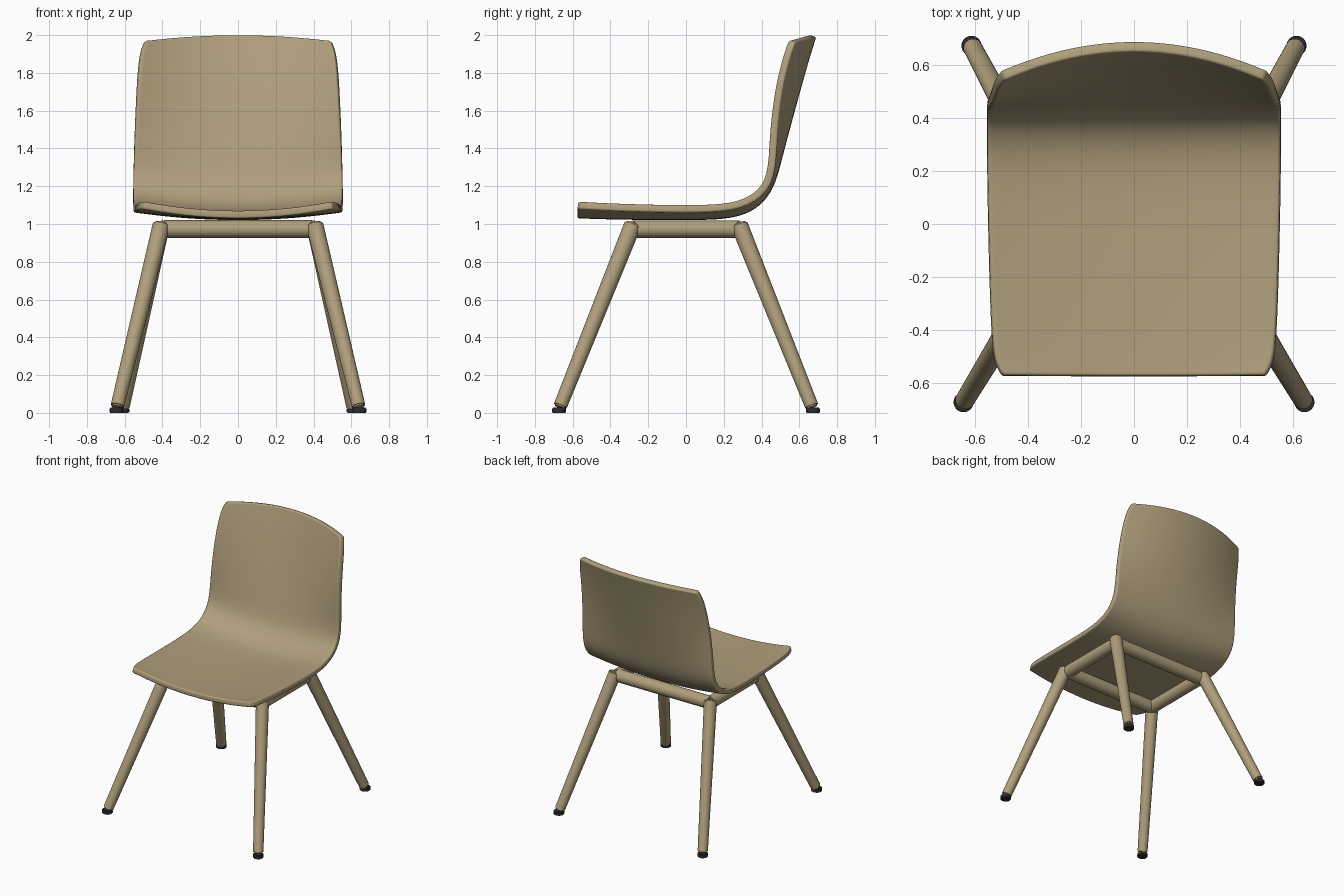
import bpy, bmesh, math
from mathutils import Vector

if "Cube" in bpy.data.objects:
    bpy.data.objects.remove(bpy.data.objects["Cube"])


def material(name, rgb):
    m = bpy.data.materials.new(name)
    m.diffuse_color = (*rgb, 1)
    m.use_nodes = True
    m.node_tree.nodes["Principled BSDF"].inputs["Base Color"].default_value = m.diffuse_color
    return m


TAN = material("tan", (0.43, 0.345, 0.20))
BLACK = material("dark rubber", (0.025, 0.025, 0.028))


def make_object(name, bm, mat):
    mesh = bpy.data.meshes.new(name)
    bm.to_mesh(mesh)
    bm.free()
    mesh.materials.append(mat)
    ob = bpy.data.objects.new(name, mesh)
    bpy.context.collection.objects.link(ob)
    return ob


def rod(name, a, b, r1, r2, mat, bevel=0.008):
    """Tapered round bar from a to b with softened ends."""
    a, b = Vector(a), Vector(b)
    bm = bmesh.new()
    bmesh.ops.create_cone(bm, cap_ends=True, segments=24, radius1=r1,
                          radius2=r2, depth=(b - a).length)
    rims = [e for e in bm.edges if any(len(f.verts) > 4 for f in e.link_faces)]
    bmesh.ops.bevel(bm, geom=rims, offset=bevel, segments=2, affect='EDGES')
    ob = make_object(name, bm, mat)
    ob.location = (a + b) / 2
    ob.rotation_mode = 'QUATERNION'
    ob.rotation_quaternion = (b - a).to_track_quat('Z', 'Y')
    bpy.ops.object.select_all(action='DESELECT')
    ob.select_set(True)
    bpy.context.view_layer.objects.active = ob
    bpy.ops.object.shade_smooth_by_angle(angle=math.radians(40))
    return ob


# Seat shell: underside profile at the centre (y, z), at the side (y, z), half width
SHELL = [
    (-0.575, 1.030, -0.575, 1.080, 0.500),
    (-0.530, 1.028, -0.530, 1.078, 0.527),
    (-0.450, 1.025, -0.450, 1.073, 0.538),
    (-0.250, 1.021, -0.250, 1.065, 0.546),
    (0.000, 1.020, 0.000, 1.060, 0.552),
    (0.180, 1.022, 0.180, 1.064, 0.555),
    (0.300, 1.043, 0.300, 1.085, 0.556),
    (0.390, 1.092, 0.395, 1.135, 0.556),
    (0.450, 1.165, 0.453, 1.210, 0.555),
    (0.485, 1.250, 0.474, 1.300, 0.553),
    (0.510, 1.350, 0.480, 1.400, 0.551),
    (0.550, 1.500, 0.485, 1.520, 0.548),
    (0.602, 1.690, 0.505, 1.700, 0.541),
    (0.650, 1.860, 0.540, 1.850, 0.531),
    (0.673, 1.935, 0.562, 1.920, 0.518),
    (0.690, 1.990, 0.580, 1.962, 0.500),
]
N = 12
bm = bmesh.new()
rows = []
for cy, cz, ey, ez, w in SHELL:
    row = []
    for i in range(N + 1):
        u = 2 * i / N - 1
        t = u * u
        row.append(bm.verts.new((u * w, cy + (ey - cy) * t, cz + (ez - cz) * t)))
    rows.append(row)
for r0, r1 in zip(rows, rows[1:]):
    for i in range(N):
        bm.faces.new((r0[i], r0[i + 1], r1[i + 1], r1[i])).smooth = True
shell = make_object("seat_shell", bm, TAN)
sub = shell.modifiers.new("smooth", 'SUBSURF')
sub.levels = sub.render_levels = 2
sub.boundary_smooth = 'PRESERVE_CORNERS'
sol = shell.modifiers.new("thickness", 'SOLIDIFY')
sol.thickness = 0.04
sol.offset = 1
bev = shell.modifiers.new("soft rim", 'BEVEL')
bev.width = 0.010
bev.segments = 3
bev.limit_method = 'ANGLE'
bev.angle_limit = math.radians(50)

# Legs with rubber feet
for sx, side in ((-1, "left"), (1, "right")):
    for sy, end, foot_x in ((-1, "front", 0.64), (1, "back", 0.61)):
        top = (sx * 0.405, sy * 0.28, 1.0)
        bottom = (sx * foot_x, sy * 0.668, 0.03)
        rod(f"{end}_{side}_leg", bottom, top, 0.036, 0.046, TAN)
        fx, fy = sx * (foot_x + 0.003), sy * 0.672
        rod(f"{end}_{side}_foot", (fx, fy, 0), (fx, fy, 0.028), 0.038, 0.037,
            BLACK, 0.004)

# Frame rails under the seat
for s, end in ((-1, "front"), (1, "back")):
    rod(f"{end}_rail", (-0.40, s * 0.27, 0.973), (0.40, s * 0.27, 0.973),
        0.047, 0.047, TAN)
for s, side in ((-1, "left"), (1, "right")):
    rod(f"{side}_rail", (s * 0.395, -0.28, 0.973), (s * 0.395, 0.28, 0.973),
        0.046, 0.046, TAN)
